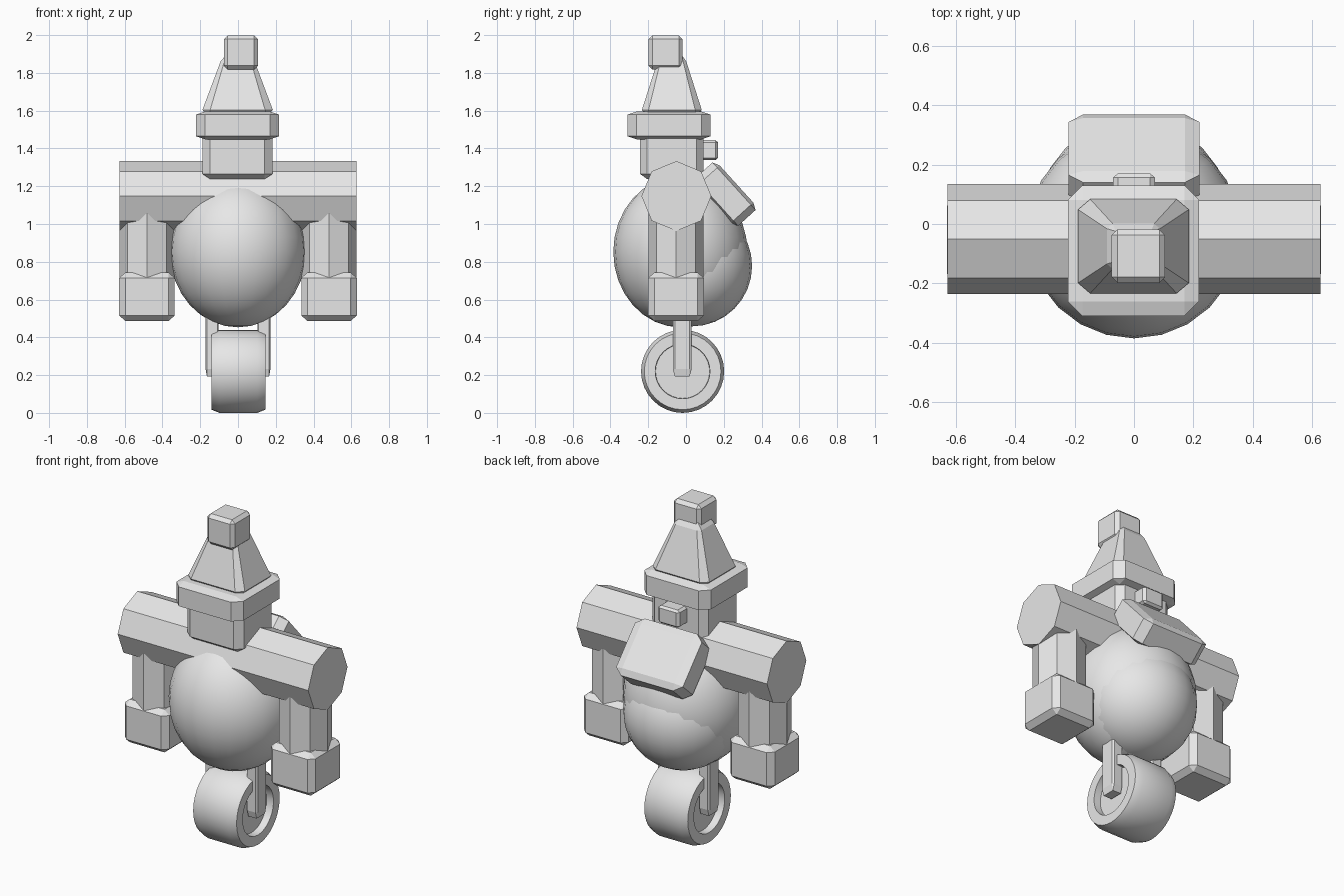
import bpy, bmesh, math
from mathutils import Matrix, Vector

cube = bpy.data.objects.get("Cube")
if cube:
    bpy.data.objects.remove(cube, do_unlink=True)

grey = bpy.data.materials.new("plain_grey")
grey.use_nodes = True
GREY = (0.8, 0.8, 0.8, 1)
grey.diffuse_color = GREY
for node in grey.node_tree.nodes:
    if node.type == 'BSDF_PRINCIPLED':
        node.inputs["Base Color"].default_value = GREY


def finish(name, bm, smooth=False):
    bmesh.ops.recalc_face_normals(bm, faces=bm.faces)
    mesh = bpy.data.meshes.new(name)
    bm.to_mesh(mesh)
    bm.free()
    mesh.materials.append(grey)
    obj = bpy.data.objects.new(name, mesh)
    bpy.context.collection.objects.link(obj)
    if smooth:
        bpy.ops.object.select_all(action='DESELECT')
        obj.select_set(True)
        bpy.context.view_layer.objects.active = obj
        bpy.ops.object.shade_smooth_by_angle(angle=math.radians(30))
    return obj


def box(name, centre, size, tilt=0, taper=1):
    """Chamfered block; the chamfer stretches with the block."""
    bm = bmesh.new()
    bmesh.ops.create_cube(bm, size=1)
    bmesh.ops.bevel(bm, geom=bm.edges[:], offset=0.11, segments=1,
                    affect='EDGES', profile=0.5)
    for v in bm.verts:
        k = 1 + (taper - 1) * (v.co.z + 0.5)
        v.co = Vector((v.co.x * k * size[0], v.co.y * k * size[1], v.co.z * size[2]))
    bm.transform(Matrix.Translation(centre) @ Matrix.Rotation(math.radians(tilt), 4, 'X'))
    return finish(name, bm)


def prism(name, centre, radius, length, axis):
    """Eight-sided bar with an edge pointing along each main axis."""
    bm = bmesh.new()
    bmesh.ops.create_cone(bm, cap_ends=True, segments=8, radius1=radius,
                          radius2=radius, depth=length)
    turn = Matrix.Rotation(math.pi / 2, 4, 'Y') if axis == 'X' else Matrix()
    bm.transform(Matrix.Translation(centre) @ turn)
    return finish(name, bm)


def ellipsoid(name, centre, radii):
    bm = bmesh.new()
    bmesh.ops.create_uvsphere(bm, u_segments=24, v_segments=16, radius=1)
    bm.transform(Matrix.Translation(centre) @ Matrix.Diagonal((*radii, 1)))
    return finish(name, bm, True)


def lathe_x(name, centre, profile, steps=32):
    """Spin an (x, radius) profile around the x axis."""
    bm = bmesh.new()
    verts = [bm.verts.new((x, 0, r)) for x, r in profile]
    edges = [bm.edges.new(pair) for pair in zip(verts, verts[1:])]
    bmesh.ops.spin(bm, geom=verts + edges, cent=(0, 0, 0), axis=(1, 0, 0),
                   angle=math.tau, steps=steps)
    bmesh.ops.remove_doubles(bm, verts=bm.verts, dist=0.0005)
    bm.transform(Matrix.Translation(centre))
    return finish(name, bm, True)


# Body with a low rear bulge
ellipsoid("body", (0, -0.03, 0.855), (0.36, 0.355, 0.4))
ellipsoid("rear_bulge", (0, 0.03, 0.78), (0.325, 0.32, 0.32))

# Head, brim and pointed hat
box("head", (-0.003, -0.075, 1.36), (0.37, 0.335, 0.24))
box("hat_brim", (-0.002, -0.09, 1.524), (0.44, 0.44, 0.147))
box("hat_cone", (-0.002, -0.075, 1.735), (0.4, 0.34, 0.33), taper=0.38)
box("hat_tip", (0.015, -0.108, 1.91), (0.18, 0.18, 0.18))
box("head_knob", (0, 0.11, 1.393), (0.14, 0.12, 0.105))

# Slanted pack on the upper back
box("backpack", (0, 0.208, 1.16), (0.44, 0.34, 0.16), tilt=-47.8)

# Shoulder bar and arms
prism("shoulder_bar", (0, -0.051, 1.15), 0.185, 1.256, 'X')
for side, label in ((1, "left"), (-1, "right")):
    prism(label + "_arm", (side * 0.482, -0.053, 0.85), 0.146, 0.56, 'Z')
    box(label + "_hand", (side * 0.482, -0.053, 0.617), (0.294, 0.294, 0.256))
    box(label + "_fork", (side * 0.137, -0.02, 0.375), (0.07, 0.1, 0.36))

# Wheel with recessed hub faces
half = [(0.1, 0.0), (0.1, 0.143), (0.143, 0.145), (0.143, 0.203), (0.1, 0.22)]
rim = half + [(-x, r) for x, r in reversed(half)]
lathe_x("wheel", (0.002, -0.018, 0.222), rim)

# Rest the lowest point on the ground
low = min((o.matrix_world @ v.co).z for o in bpy.context.scene.objects
          if o.type == 'MESH' for v in o.data.vertices)
for o in bpy.context.scene.objects:
    if o.type == 'MESH' and o.parent is None:
        o.location.z -= low
